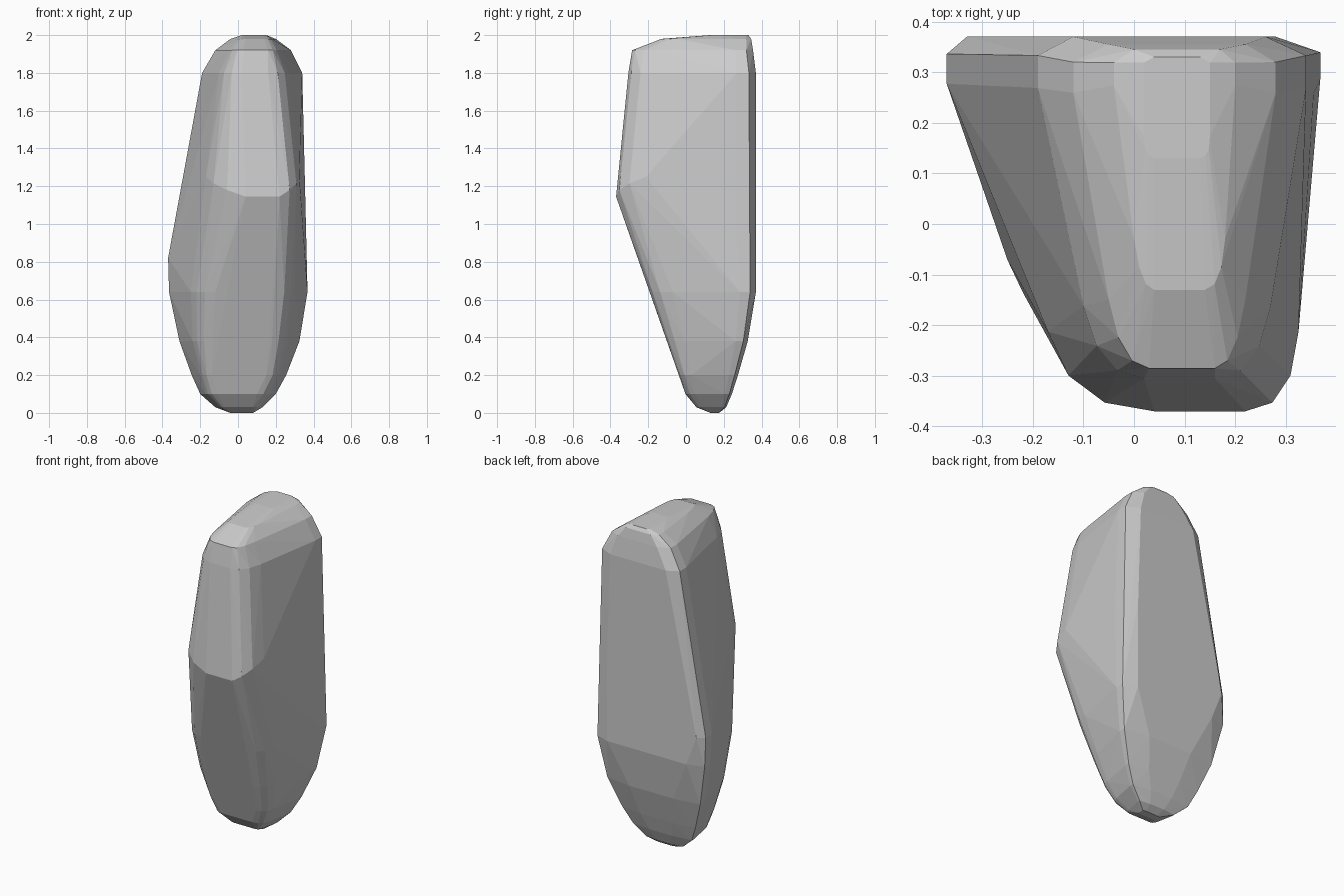
import bpy, bmesh
from mathutils import Vector

if "Cube" in bpy.data.objects:
    bpy.data.objects.remove(bpy.data.objects["Cube"])

# Stone outline at each height:
# z, left, right, front y, back y, then left/right ends of the
# front edge, the front knee and the back edge
rows = [
    (2.00, .02, .15, .13, .33, .04, .13, .02, .15, .04, .13),
    (1.98, -.04, .2, -.13, .345, .04, .14, .0, .18, .0, .17),
    (1.92, -.12, .28, -.285, .355, .03, .16, -.05, .22, -.05, .22),
    (1.80, -.19, .34, -.305, .37, .02, .16, -.1, .27, -.12, .26),
    (1.19, -.29, .355, -.37, .37, .04, .22, -.17, .325, -.25, .28),
    (0.82, -.37, .362, -.25, .37, -.08, .2, -.2, .3, -.33, .28),
    (0.64, -.365, .368, -.19, .37, -.12, .2, -.25, .3, -.26, .28),
    (0.38, -.31, .325, -.1, .327, -.13, .18, -.24, .26, -.14, .16),
    (0.20, -.245, .255, -.038, .275, -.14, .15, -.2, .22, -.1, .12),
    (0.10, -.2, .2, -.003, .243, -.11, .1, -.17, .17, -.07, .08),
    (0.03, -.12, .13, .055, .213, -.07, .08, -.1, .11, -.04, .06),
    (0.00, -.04, .08, .13, .175, -.03, .07, -.04, .08, -.02, .06),
]


def side_points(z, side, edge, knee, back_edge, front, back):
    """Half an outline: bevelled back corner, straight flank, rounded front."""
    depth = back - front
    flank = Vector((side, back - .15 * depth, z))
    bend = Vector((knee, flank.y + .75 * (front - flank.y), z))
    tip = Vector((edge, front, z))
    # the flank line carried on to the front edge steers the round corner
    corner = flank + (bend - flank) / .75
    curve = [bend * (1 - t) ** 2 + corner * 2 * t * (1 - t) + tip * t * t
             for t in (0, .33, .67, 1)]
    # the most forward outline sags in the middle to a scalloped brow
    if front < -.36:
        for i, p in enumerate(curve):
            p.z += .06 - .035 * i
    return [Vector((back_edge, back, z)),
            Vector((side, back - .055 * depth, z)), flank] + curve


# Wrap all outlines in one faceted shell
bm = bmesh.new()
for z, l, r, front, back, fl, fr, kl, kr, bl, br in rows:
    for p in (side_points(z, l, fl, kl, bl, front, back)
              + side_points(z, r, fr, kr, br, front, back)):
        bm.verts.new(p)
hull = bmesh.ops.convex_hull(bm, input=bm.verts)
loose = {v for v in hull["geom_interior"] + hull["geom_unused"]
         if isinstance(v, bmesh.types.BMVert)}
bmesh.ops.delete(bm, geom=list(loose), context="VERTS")
bmesh.ops.recalc_face_normals(bm, faces=bm.faces)

mesh = bpy.data.meshes.new("standing_stone")
bm.to_mesh(mesh)
bm.free()
stone = bpy.data.objects.new("standing_stone", mesh)
bpy.context.collection.objects.link(stone)
